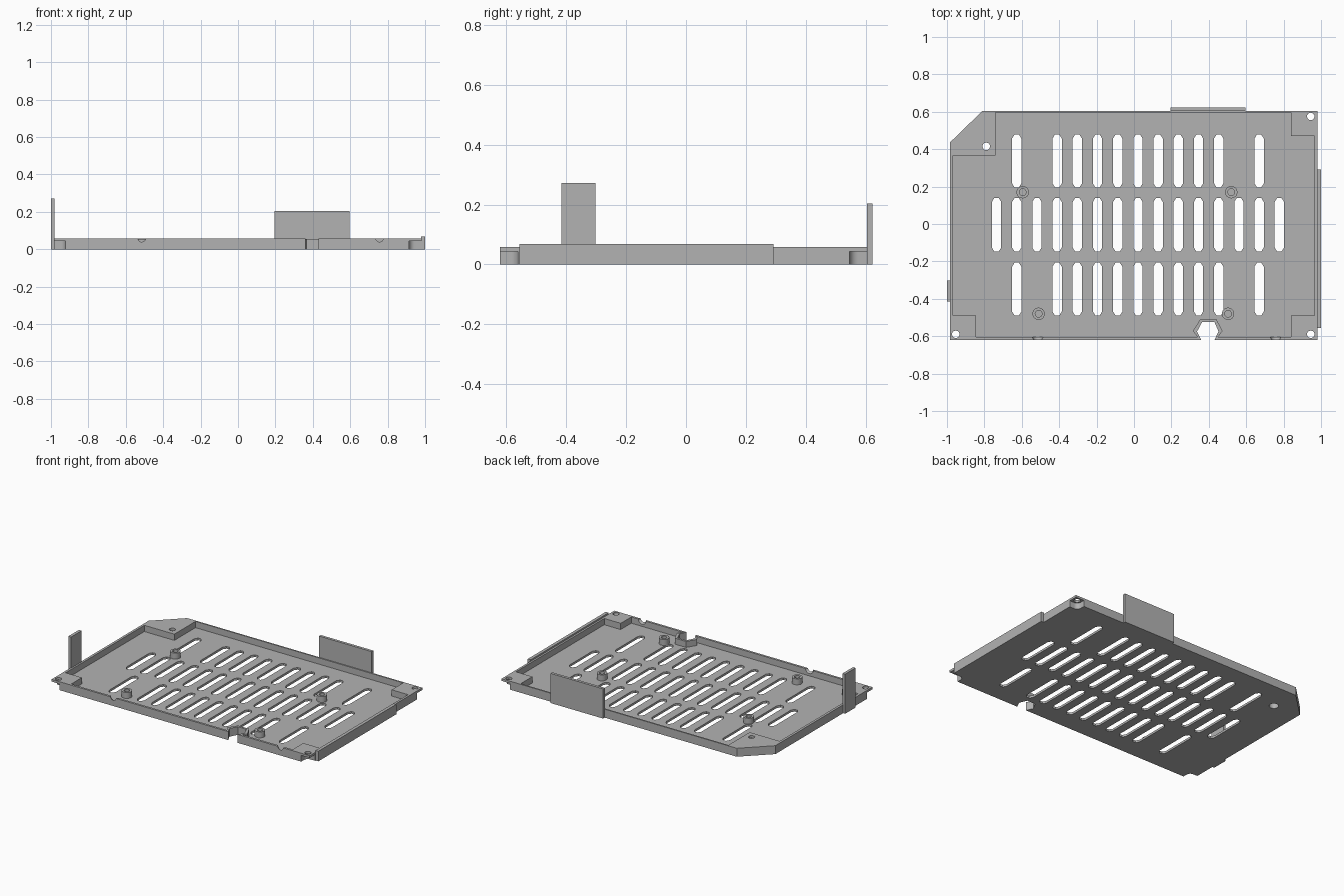
import bpy, bmesh
from math import cos, sin, pi
from mathutils import Matrix

if "Cube" in bpy.data.objects:
    bpy.data.objects.remove(bpy.data.objects["Cube"])

grey = bpy.data.materials.new("plain_grey")
grey.use_nodes = True
COLOUR = (0.45, 0.45, 0.45, 1)
grey.diffuse_color = COLOUR
grey.node_tree.nodes["Principled BSDF"].inputs["Base Color"].default_value = COLOUR


def finish(name, bm):
    bmesh.ops.recalc_face_normals(bm, faces=bm.faces)
    mesh = bpy.data.meshes.new(name)
    bm.to_mesh(mesh)
    bm.free()
    mesh.materials.append(grey)
    obj = bpy.data.objects.new(name, mesh)
    bpy.context.scene.collection.objects.link(obj)
    return obj


def prisms(name, outlines, z0, z1):
    """Extrude one or more flat outlines from z0 to z1."""
    bm = bmesh.new()
    for pts in outlines:
        low = [bm.verts.new((x, y, z0)) for x, y in pts]
        high = [bm.verts.new((x, y, z1)) for x, y in pts]
        bm.faces.new(low[::-1])
        bm.faces.new(high)
        for i in range(len(pts)):
            j = (i + 1) % len(pts)
            bm.faces.new((low[i], low[j], high[j], high[i]))
    return finish(name, bm)


def rect(x0, x1, y0, y1):
    return [(x0, y0), (x1, y0), (x1, y1), (x0, y1)]


def circle(x, y, r, n=24):
    return [(x + r * cos(2 * pi * i / n), y + r * sin(2 * pi * i / n)) for i in range(n)]


def cut(obj, cutter):
    mod = obj.modifiers.new("cut", "BOOLEAN")
    mod.operation = "DIFFERENCE"
    mod.solver = "EXACT"
    mod.object = cutter
    bpy.context.view_layer.update()
    graph = bpy.context.evaluated_depsgraph_get()
    mesh = bpy.data.meshes.new_from_object(obj.evaluated_get(graph))
    obj.modifiers.clear()
    obj.data = mesh
    bpy.data.objects.remove(cutter)


# Tray body with one chamfered corner
WALL, FLOOR = 0.058, 0.015
tray = prisms("tray", [[(-0.985, -0.62), (0.98, -0.62), (0.98, 0.605),
                        (-0.81, 0.605), (-0.985, 0.435)]], 0, WALL)

# Hollow interior that leaves the four corner blocks
cut(tray, prisms("pocket", [[
    (-0.845, -0.605), (0.84, -0.605), (0.84, -0.49), (0.965, -0.49),
    (0.965, 0.47), (0.84, 0.47), (0.84, 0.595), (-0.74, 0.595),
    (-0.74, 0.365), (-0.968, 0.365), (-0.968, -0.49), (-0.845, -0.49)]], FLOOR, 0.1))


# Three rows of vent slots with tapered ends
def slot(x, y0, y1, w=0.025, tip=0.011, taper=0.022):
    return [(x - tip, y0), (x + tip, y0), (x + w, y0 + taper), (x + w, y1 - taper),
            (x + tip, y1), (x - tip, y1), (x - w, y1 - taper), (x - w, y0 + taper)]


columns = [-0.735 + 0.108 * i for i in range(15)]
short_row = [columns[i] for i in (1, *range(3, 12), 13)]
slots = [slot(x, -0.148, 0.14) for x in columns]
slots += [slot(x, y, y + 0.284) for x in short_row for y in (-0.49, 0.195)]
cut(tray, prisms("slots", slots, -0.1, 0.1))


# Screw recesses under the corners, open to the outside
def recess(x, y, sx, sy, r=0.03, far=0.1):
    arc = [(-r * cos(a * pi / 16), -r * sin(a * pi / 16)) for a in range(9)]
    pts = [(far, far), (-r, far)] + arc + [(far, -r)]
    return [(x + sx * px, y + sy * py) for px, py in pts]


corners = [(-0.953, -0.59, -1, -1), (0.945, -0.59, 1, -1), (0.945, 0.575, 1, 1)]
chamfer_screw = (-0.79, 0.415)
cut(tray, prisms("recesses", [recess(*c) for c in corners]
                 + [circle(*chamfer_screw, 0.03)], -0.1, 0.043))
cut(tray, prisms("screw_holes", [circle(*c[:2], 0.02) for c in corners]
                 + [circle(*chamfer_screw, 0.02)], -0.1, 0.1))

# Cable notch in the front edge
notch = [(0.36, -0.62), (0.337, -0.575), (0.365, -0.523),
         (0.43, -0.523), (0.452, -0.575), (0.43, -0.62)]
cut(tray, prisms("notch", [[(0.36, -0.7)] + notch + [(0.43, -0.7)]], -0.1, 0.1))

# Two small dips in the top of the front wall
for x in (-0.515, 0.757):
    bm = bmesh.new()
    bmesh.ops.create_cone(bm, cap_ends=True, segments=24, radius1=0.035, radius2=0.017,
                          depth=0.03, matrix=Matrix.Translation((x, -0.611, 0.06))
                          @ Matrix.Rotation(pi / 2, 4, "X"))
    cut(tray, finish("dip", bm))

# Wall around the cable notch
prisms("notch_wall", [notch + [(0.447, -0.607), (0.473, -0.572), (0.44, -0.508),
                               (0.355, -0.508), (0.315, -0.572), (0.343, -0.607)]], 0, 0.056)

# Hollow standoffs on the floor
for i, (x, y) in enumerate([(-0.595, 0.17), (0.52, 0.17), (-0.51, -0.48), (0.503, -0.48)]):
    post = prisms(f"standoff_{i + 1}", [circle(x, y, 0.033)], FLOOR - 0.005, 0.056)
    cut(post, prisms("bore", [circle(x, y, 0.018)], FLOOR + 0.001, 0.1))

# Outer tabs
prisms("right_tab", [rect(-1, -0.98, -0.415, -0.302)], 0, 0.272)
prisms("left_rail", [rect(0.978, 1, -0.555, 0.292)], 0, 0.069)
prisms("back_tab", [rect(0.195, 0.595, 0.603, 0.622)], 0, 0.204)

# Smooth the round parts, keep edges sharp
bpy.ops.object.select_all(action="DESELECT")
for obj in bpy.context.scene.objects:
    if obj.type == "MESH":
        obj.select_set(True)
bpy.context.view_layer.objects.active = tray
bpy.ops.object.shade_smooth_by_angle(angle=pi / 6)
